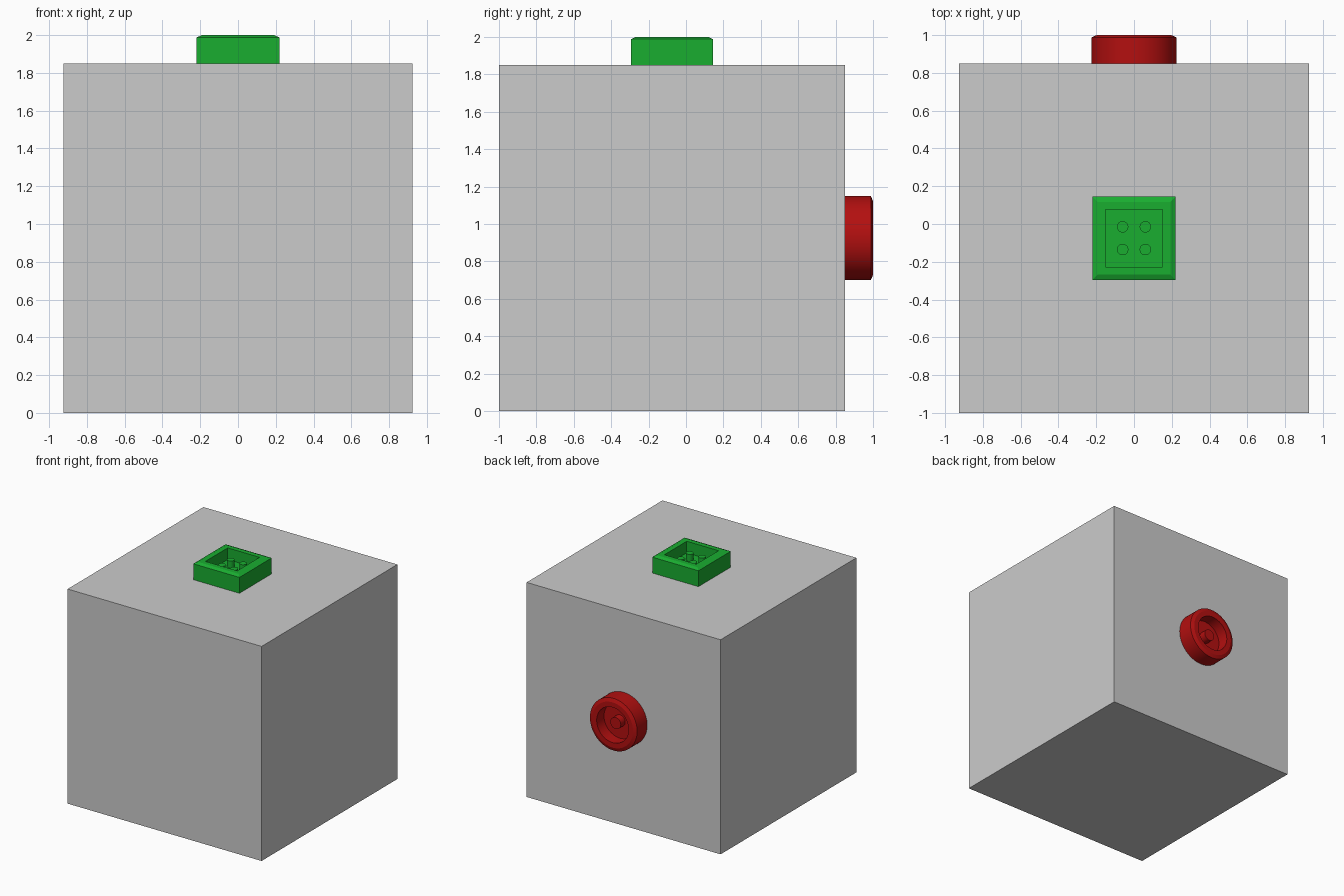
import bpy, bmesh
from math import sin, cos, pi, sqrt, radians
from mathutils import Matrix

if "Cube" in bpy.data.objects:
    bpy.data.objects.remove(bpy.data.objects["Cube"])

CY, CZ, SIDE = -0.075, 0.925, 1.85
green = bpy.data.materials.new("green")
green.diffuse_color = (0.01, 0.42, 0.03, 1)
green.use_nodes = True
green.node_tree.nodes["Principled BSDF"].inputs["Base Color"].default_value = green.diffuse_color
red = bpy.data.materials.new("red")
red.diffuse_color = (0.45, 0.005, 0.005, 1)
red.use_nodes = True
red.node_tree.nodes["Principled BSDF"].inputs["Base Color"].default_value = red.diffuse_color


def turned(name, profile, sides, matrix, mat, smooth=True):
    """Closed solid from (radius, height) rings; four sides gives a square part."""
    bm = bmesh.new()
    k, off = (sqrt(2), pi / 4) if sides == 4 else (1, 0)
    rings = [[bm.verts.new((r * k * cos(off + 2 * pi * i / sides),
                            r * k * sin(off + 2 * pi * i / sides), z))
              for i in range(sides)] for r, z in profile]
    for a, b in zip(rings, rings[1:]):
        for i in range(sides):
            j = (i + 1) % sides
            bm.faces.new((a[i], a[j], b[j], b[i]))
    bm.faces.new(rings[0][::-1])
    bm.faces.new(rings[-1])
    bmesh.ops.recalc_face_normals(bm, faces=bm.faces)
    bm.transform(matrix)
    me = bpy.data.meshes.new(name)
    bm.to_mesh(me)
    bm.free()
    me.materials.append(mat)
    ob = bpy.data.objects.new(name, me)
    bpy.context.collection.objects.link(ob)
    if smooth:
        bpy.ops.object.select_all(action='DESELECT')
        ob.select_set(True)
        bpy.context.view_layer.objects.active = ob
        bpy.ops.object.shade_smooth_by_angle(angle=radians(20))
    return ob


# Main block
bpy.ops.mesh.primitive_cube_add(size=SIDE, location=(0, CY, CZ))
bpy.context.object.name = "block"

# Square socket on top, with a recess and four pins
top = Matrix.Translation((0, CY, SIDE))
turned("square_socket",
       [(0.22, 0), (0.22, 0.137), (0.192, 0.15), (0.152, 0.15), (0.152, 0.05)],
       4, top, green, smooth=False)
for ix in (-1, 1):
    for iy in (-1, 1):
        turned("square_socket_pin", [(0.03, 0.045), (0.03, 0.11)], 32,
               top @ Matrix.Translation((ix * 0.06, iy * 0.06, 0)), green)

# Round socket on the back, with a recess and one centre pin
back = Matrix.Translation((0, CY + SIDE / 2, CZ)) @ Matrix.Rotation(-pi / 2, 4, 'X')
turned("round_socket",
       [(0.225, 0), (0.225, 0.137), (0.195, 0.15), (0.152, 0.15), (0.152, 0.05)],
       64, back, red)
turned("round_socket_pin", [(0.05, 0.045), (0.05, 0.11)], 32, back, red)
